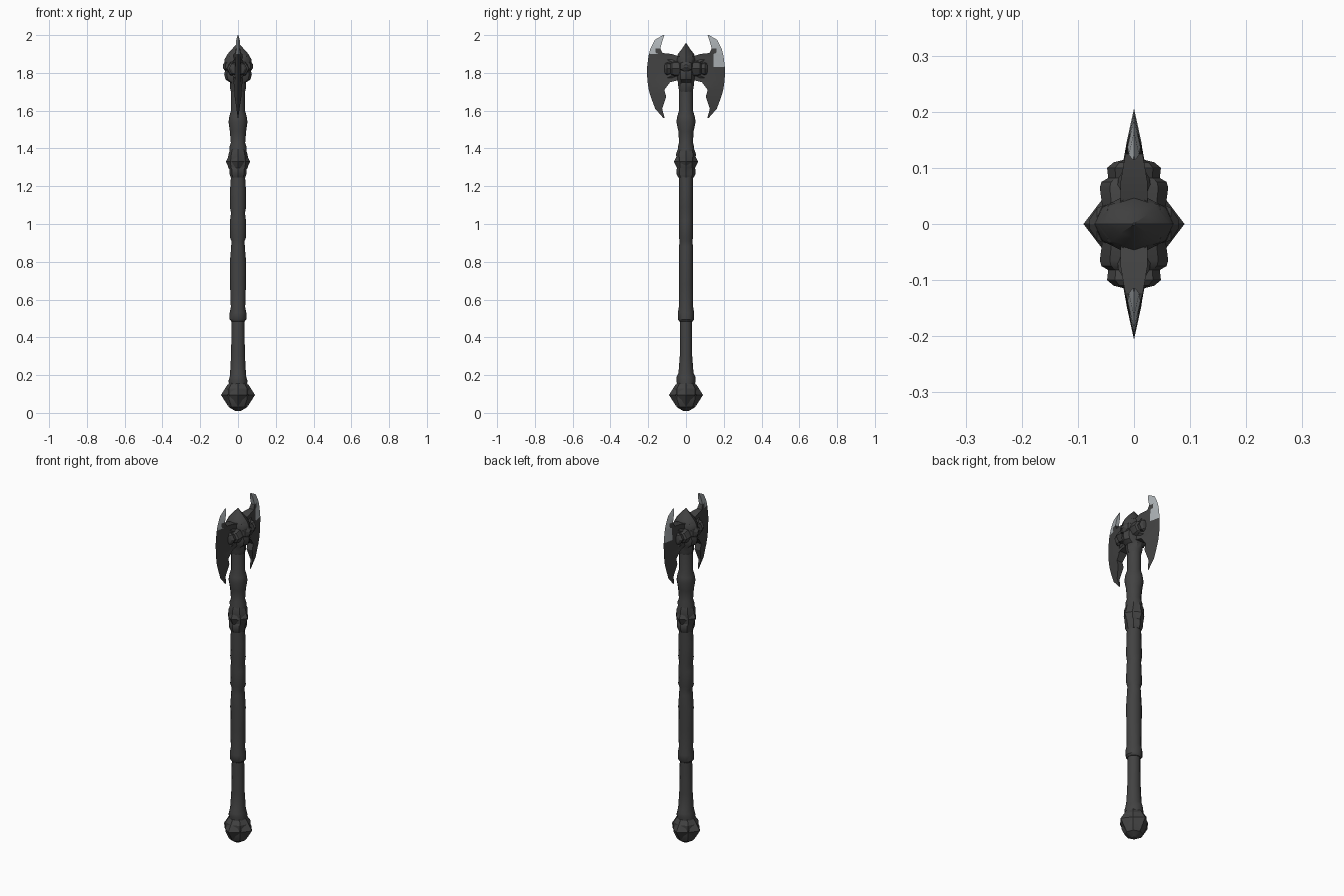
import bpy, bmesh, math
from mathutils import Matrix, Vector

cube = bpy.data.objects.get("Cube")
if cube:
    bpy.data.objects.remove(cube, do_unlink=True)


def material(name, color):
    m = bpy.data.materials.new(name)
    m.use_nodes = True
    m.diffuse_color = color
    m.node_tree.nodes["Principled BSDF"].inputs["Base Color"].default_value = color
    return m


IRON = material("dark iron", (0.055, 0.055, 0.055, 1))
STEEL = material("bright steel", (0.42, 0.45, 0.47, 1))


def finish(name, bm, angle=35, mats=(IRON,)):
    bmesh.ops.recalc_face_normals(bm, faces=bm.faces)
    me = bpy.data.meshes.new(name)
    bm.to_mesh(me)
    bm.free()
    for m in mats:
        me.materials.append(m)
    ob = bpy.data.objects.new(name, me)
    bpy.context.collection.objects.link(ob)
    me.shade_smooth()
    me.set_sharp_from_angle(angle=math.radians(angle))
    return ob


def loft(name, rows, sides=12, matrix=Matrix(), angle=35):
    """Stack elliptical rings given as (height, x radius, y radius)."""
    bm = bmesh.new()
    rings = []
    for h, rx, ry in rows:
        ring = []
        for i in range(sides):
            a = math.tau * i / sides
            ring.append(bm.verts.new(matrix @ Vector((rx * math.cos(a), ry * math.sin(a), h))))
        rings.append(ring)
    for low, high in zip(rings, rings[1:]):
        for i in range(sides):
            j = (i + 1) % sides
            bm.faces.new((low[i], low[j], high[j], high[i]))
    bm.faces.new(rings[0])
    bm.faces.new(rings[-1])
    return finish(name, bm, angle)


def studs(name, z, base, tip, half_w, half_h):
    """Four diamond pyramids round the shaft."""
    for i, side in enumerate(("left", "back", "right", "front")):
        bm = bmesh.new()
        ring = [bm.verts.new((base, y, z + dz)) for y, dz in
                ((half_w, 0), (0, half_h), (-half_w, 0), (0, -half_h))]
        apex = bm.verts.new((tip, 0, z))
        for a, b in zip(ring, ring[1:] + ring[:1]):
            bm.faces.new((a, b, apex))
        bm.faces.new(ring)
        bmesh.ops.rotate(bm, verts=bm.verts, matrix=Matrix.Rotation(math.pi / 2 * i, 3, 'Z'))
        finish(f"{name}_{side}", bm, 20)


# Shaft and grip
loft("lower_shaft", [(0.12, .045, .045), (0.17, .05, .05), (0.19, .044, .05), (0.21, .042, .04),
                     (0.3, .037, .033), (0.5, .033, .032)])
loft("grip", [(0.485, .036, .036), (0.495, .044, .043), (0.53, .044, .043), (0.56, .038, .038),
              (0.68, .042, .037), (0.8, .043, .037), (0.88, .036, .037), (0.91, .035, .034),
              (0.93, .043, .037), (1.02, .042, .037), (1.06, .037, .037), (1.09, .043, .037),
              (1.18, .042, .037), (1.24, .038, .037), (1.28, .038, .037)])
loft("upper_shaft", [(1.25, .038, .038), (1.41, .045, .043), (1.43, .038, .037), (1.49, .043, .04),
                     (1.54, .05, .051), (1.57, .046, .046), (1.6, .037, .037), (1.78, .036, .037)])

# Stepped collar with studs
loft("collar", [(1.245, .038, .04), (1.265, .045, .05), (1.29, .046, .05), (1.3, .053, .044),
                (1.33, .056, .047), (1.37, .05, .053), (1.4, .041, .042)], sides=8, angle=25)
studs("collar_stud", 1.33, .04, .064, .035, .05)

# Pommel
loft("pommel", [(0.01, .015, .015), (0.03, .048, .048), (0.07, .066, .066), (0.13, .066, .066),
                (0.16, .046, .046)], sides=8, angle=25)
studs("pommel_stud", 0.095, .052, .09, .05, .06)

# Head socket and pointed cap
loft("head_socket", [(1.70, .037, .037), (1.72, .043, .042), (1.75, .043, .045), (1.765, .066, .048),
                     (1.79, .073, .05), (1.815, .068, .05), (1.83, .06, .048), (1.845, .072, .05),
                     (1.875, .07, .05), (1.89, .058, .045)], sides=10)
loft("head_cap", [(1.885, .064, .048), (1.9, .055, .043), (1.925, .033, .023), (1.957, .002, .002)],
     sides=8)
for sx, side in ((1, "left"), (-1, "right")):
    loft(f"head_boss_{side}", [(0.05, .036, .04), (0.066, .03, .033), (0.079, .01, .01)], sides=6,
         matrix=Matrix.Translation((0, 0, 1.835)) @ Matrix.Rotation(sx * math.pi / 2, 4, 'Y'), angle=25)

# Blade outline: height, inner reach, outer reach
OUTLINE = [(2.0, .114, .122), (1.975, .123, .165), (1.93, .136, .188), (1.905, .125, .195),
           (1.9, .075, .196), (1.885, .03, .199), (1.83, .03, .206), (1.765, .03, .205),
           (1.75, .085, .203), (1.71, .115, .197), (1.675, .105, .187), (1.61, .126, .163),
           (1.56, .113, .119)]


def blade(name, sy, steel_height):
    bm = bmesh.new()
    rows = []
    for z, inner, outer in OUTLINE:
        mid = inner + (outer - inner) * 0.5 if outer - inner < 0.1 else 0.145
        row = []
        for y, sx in ((inner, 1), (mid, 1), (outer, 0), (mid, -1), (inner, -1)):
            t = min(.024, .22 * (outer - y))
            row.append(bm.verts.new((sx * t, sy * y, z)))
        rows.append(row)
    for r, (up, down) in enumerate(zip(rows, rows[1:])):
        for k in range(5):
            n = (k + 1) % 5
            f = bm.faces.new((up[k], up[n], down[n], down[k]))
            edge = k in (1, 2)
            low = OUTLINE[r + 1][0]
            # Bare steel covers the upper tip and the upper cutting edge
            if low >= 1.925 or (edge and low >= steel_height):
                f.material_index = 1
    bm.faces.new(rows[0])
    bm.faces.new(rows[-1])
    finish(name, bm, 30, (IRON, STEEL))


blade("back_blade", 1, 1.825)
blade("front_blade", -1, 1.9)

# Lugs clamping each blade, with small claws above and below
for sy, side in ((1, "back"), (-1, "front")):
    turn = Matrix.Translation((0, 0, 1.822)) @ Matrix.Rotation(-sy * math.pi / 2, 4, 'X')
    loft(f"{side}_lug", [(.02, .055, .05), (.065, .061, .045), (.075, .058, .04), (.082, .046, .033),
                         (.1, .048, .04), (.11, .036, .034), (.114, .02, .022)],
         sides=8, matrix=turn, angle=25)
    for sz, level in ((1, "upper"), (-1, "lower")):
        tilt = turn @ Matrix.Rotation(sz * sy * 0.45, 4, 'X')
        loft(f"{side}_{level}_claw", [(.03, .034, .03), (.09, .028, .022), (.135, .004, .004)],
             sides=6, matrix=tilt, angle=25)
